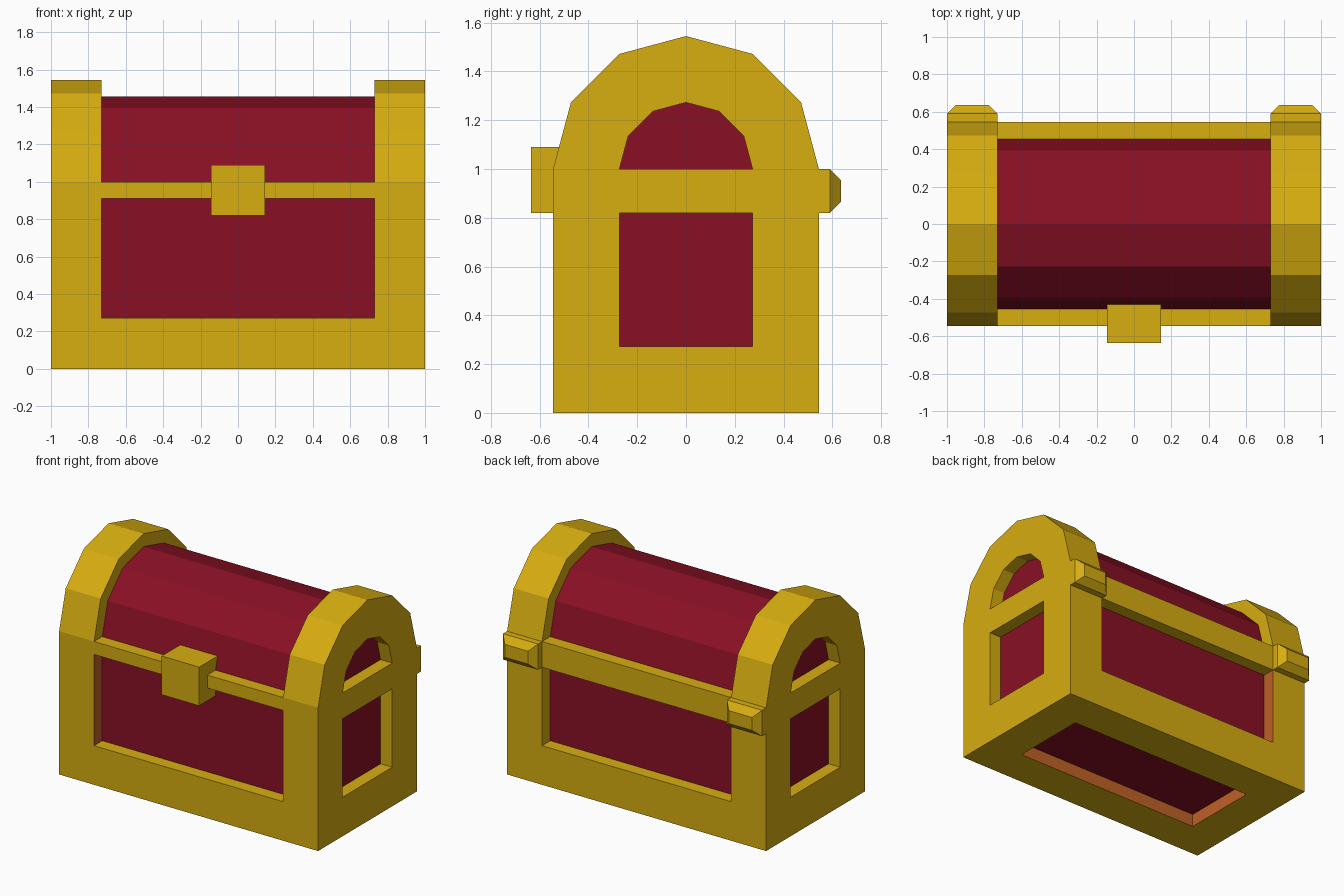
import bpy, bmesh, math

if "Cube" in bpy.data.objects:
    bpy.data.objects.remove(bpy.data.objects["Cube"])


def material(name, rgb):
    m = bpy.data.materials.new(name)
    m.diffuse_color = (*rgb, 1)
    m.use_nodes = True
    m.node_tree.nodes["Principled BSDF"].inputs["Base Color"].default_value = m.diffuse_color
    return m


GOLD = material("gold", (0.68, 0.42, 0.005))
RED = material("dark_red", (0.25, 0.005, 0.018))
ORANGE = material("orange_brown", (0.52, 0.12, 0.02))


def new_object(name, bm, mat=None):
    bmesh.ops.recalc_face_normals(bm, faces=bm.faces[:])
    me = bpy.data.meshes.new(name)
    bm.to_mesh(me)
    bm.free()
    ob = bpy.data.objects.new(name, me)
    bpy.context.collection.objects.link(ob)
    if mat:
        me.materials.append(mat)
    return ob


def prism(name, profile, x0, x1, mat=None):
    """Extrude a (y, z) outline along x."""
    bm = bmesh.new()
    face = bm.faces.new([bm.verts.new((x0, y, z)) for y, z in profile])
    ext = bmesh.ops.extrude_face_region(bm, geom=[face])["geom"]
    bmesh.ops.translate(bm, vec=(x1 - x0, 0, 0),
                        verts=[v for v in ext if isinstance(v, bmesh.types.BMVert)])
    return new_object(name, bm, mat)


def box(name, x0, x1, y0, y1, z0, z1, mat=None):
    return prism(name, [(y0, z0), (y1, z0), (y1, z1), (y0, z1)], x0, x1, mat)


def arch(r, z=1.0):
    """Six-sided half circle, from +y over the top to -y."""
    return [(r * math.cos(math.pi * i / 6), z + r * math.sin(math.pi * i / 6))
            for i in range(7)]


# Gold frame: arched prism, cut for the lid gap and the windows
frame = prism("gold_frame", [(-0.545, 0), (0.545, 0)] + arch(0.545), -1, 1, GOLD)
W, S, D = 0.73, 0.273, 0.1
cutters = [
    box("cut_lid", -W, W, -0.8, 0.8, 1.0, 1.8),
    box("cut_front", -W, W, -0.8, -0.545 + D, 0.273, 0.91),
    box("cut_back", -W, W, 0.545 - D, 0.8, 0.273, 0.82),
    box("cut_bottom", -W, W, -S, S, -0.3, D),
]
for s in (-1, 1):
    a, b = sorted((s * (1 - D), s * 1.3))
    cutters.append(box("cut_side", a, b, -S, S, 0.273, 0.82))
    cutters.append(prism("cut_arch", arch(S), a, b))
for c in cutters:
    c.hide_render = True
    mod = frame.modifiers.new(c.name, 'BOOLEAN')
    mod.operation = 'DIFFERENCE'
    mod.solver = 'EXACT'
    mod.object = c
bpy.context.view_layer.update()
cut_mesh = bpy.data.meshes.new_from_object(
    frame.evaluated_get(bpy.context.evaluated_depsgraph_get()))
frame.modifiers.clear()
frame.data = cut_mesh
for c in cutters:
    bpy.data.objects.remove(c)

# Orange window walls: bottom opening and the left jambs of front and back
cut_mesh.materials.clear()
cut_mesh.materials.append(GOLD)
cut_mesh.materials.append(ORANGE)
for p in cut_mesh.polygons:
    c, n = p.center, p.normal
    bottom_wall = abs(c.x) < 0.74 and abs(c.y) < 0.28 and c.z < 0.11 and abs(n.z) < 0.5
    left_jamb = abs(c.x + W) < 0.01 and n.x > 0.9 and c.z < 0.95
    p.material_index = 1 if bottom_wall or left_jamb else 0

# Red chest body and rounded lid seen through the frame
prism("red_panels", [(-0.455, 0.09), (0.455, 0.09)] + arch(0.455), -0.91, 0.91, RED)

# Lock block
box("lock", -0.145, 0.145, -0.635, -0.42, 0.82, 1.09, GOLD)

# Hinges: block with a chamfered back
for s, side in ((-1, "left"), (1, "right")):
    bm = bmesh.new()
    cx, cz, hx, hz = s * 0.865, 0.91, 0.135, 0.09
    rings = []
    for y, inset in ((0.545, 0), (0.59, 0), (0.635, 0.045)):
        rings.append([bm.verts.new((cx + i * (hx - inset), y, cz + k * (hz - inset)))
                      for i, k in ((-1, -1), (1, -1), (1, 1), (-1, 1))])
    for r0, r1 in zip(rings, rings[1:]):
        for i in range(4):
            j = (i + 1) % 4
            bm.faces.new((r0[i], r0[j], r1[j], r1[i]))
    bm.faces.new(rings[0])
    bm.faces.new(rings[-1])
    new_object(side + "_hinge", bm, GOLD)
